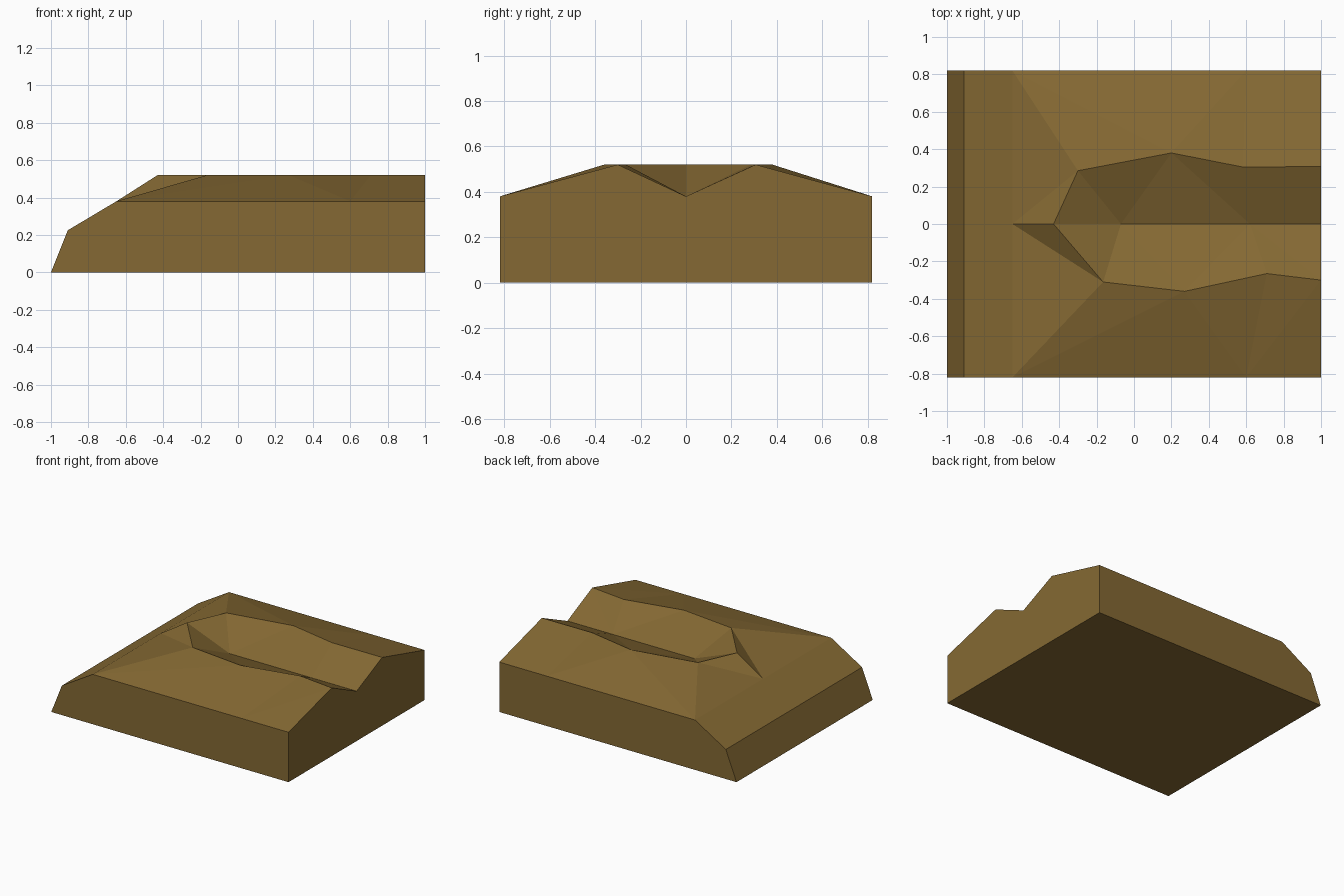
import bpy, bmesh

if "Cube" in bpy.data.objects:
    bpy.data.objects.remove(bpy.data.objects["Cube"])

HALF_Y, EAVE, TOP = 0.82, 0.38, 0.52

# Earth-brown material
earth = bpy.data.materials.new("earth brown")
earth.diffuse_color = (0.234, 0.141, 0.033, 1)
earth.use_nodes = True
earth.node_tree.nodes["Principled BSDF"].inputs["Base Color"].default_value = earth.diffuse_color

bm = bmesh.new()
cache = {}


def v(x, y, z):
    key = (x, y, z)
    if key not in cache:
        cache[key] = bm.verts.new(key)
    return cache[key]


def strip(a, b, pairs):
    """Triangulate between two polylines; pairs lists matching indices."""
    for (i, j), (k, l) in zip(pairs, pairs[1:]):
        ring = [a[i]] + ([a[k]] if k != i else []) + [b[l]] + ([b[j]] if l != j else [])
        bm.faces.new(ring)


# Ridge crest on each side of the trench (irregular, shares the nose point)
nose = (-0.43, 0.0)
crests = {
    1: [nose, (-0.30, 0.285), (0.20, 0.38), (0.58, 0.305), (1.0, 0.307)],
    -1: [nose, (-0.165, -0.31), (0.27, -0.36), (0.71, -0.265), (1.0, -0.30)],
}
trench = [v(x, 0.0, EAVE) for x in (-0.07, 0.62, 1.0)]
ramp_mid = v(-0.65, 0.0, EAVE)
ramp_low = v(-0.91, 0.0, 0.225)
toe = v(-1.0, 0.0, 0.0)
end_base = v(1.0, 0.0, 0.0)

for s, pts in crests.items():
    crest = [v(x, y, TOP) for x, y in pts]
    eave = [v(x, s * HALF_Y, EAVE) for x in (-0.65, 0.60, 1.0)]
    low = v(-0.91, s * HALF_Y, 0.225)
    corner = v(-1.0, s * HALF_Y, 0.0)
    end = v(1.0, s * HALF_Y, 0.0)

    # Trench walls
    strip(crest, trench, [(0, 0), (1, 0), (2, 0), (2, 1), (3, 1), (4, 1), (4, 2)])
    # Outer slopes
    strip(crest, eave, [(1, 0), (2, 0), (2, 1), (3, 1), (4, 1), (4, 2)])
    # Front ramp, toe slope and nose corner
    bm.faces.new([ramp_mid, crest[0], crest[1]])
    bm.faces.new([ramp_mid, crest[1], eave[0]])
    bm.faces.new([ramp_low, ramp_mid, eave[0], low])
    bm.faces.new([toe, ramp_low, low, corner])
    # Side wall, end wall and underside
    bm.faces.new([corner, low] + eave + [end])
    bm.faces.new([end_base, end, eave[2], crest[4], trench[2]])
    bm.faces.new([toe, corner, end, end_base])

bmesh.ops.recalc_face_normals(bm, faces=bm.faces)
mesh = bpy.data.meshes.new("earth_mound")
bm.to_mesh(mesh)
bm.free()
mesh.materials.append(earth)
mound = bpy.data.objects.new("earth_mound", mesh)
bpy.context.collection.objects.link(mound)
